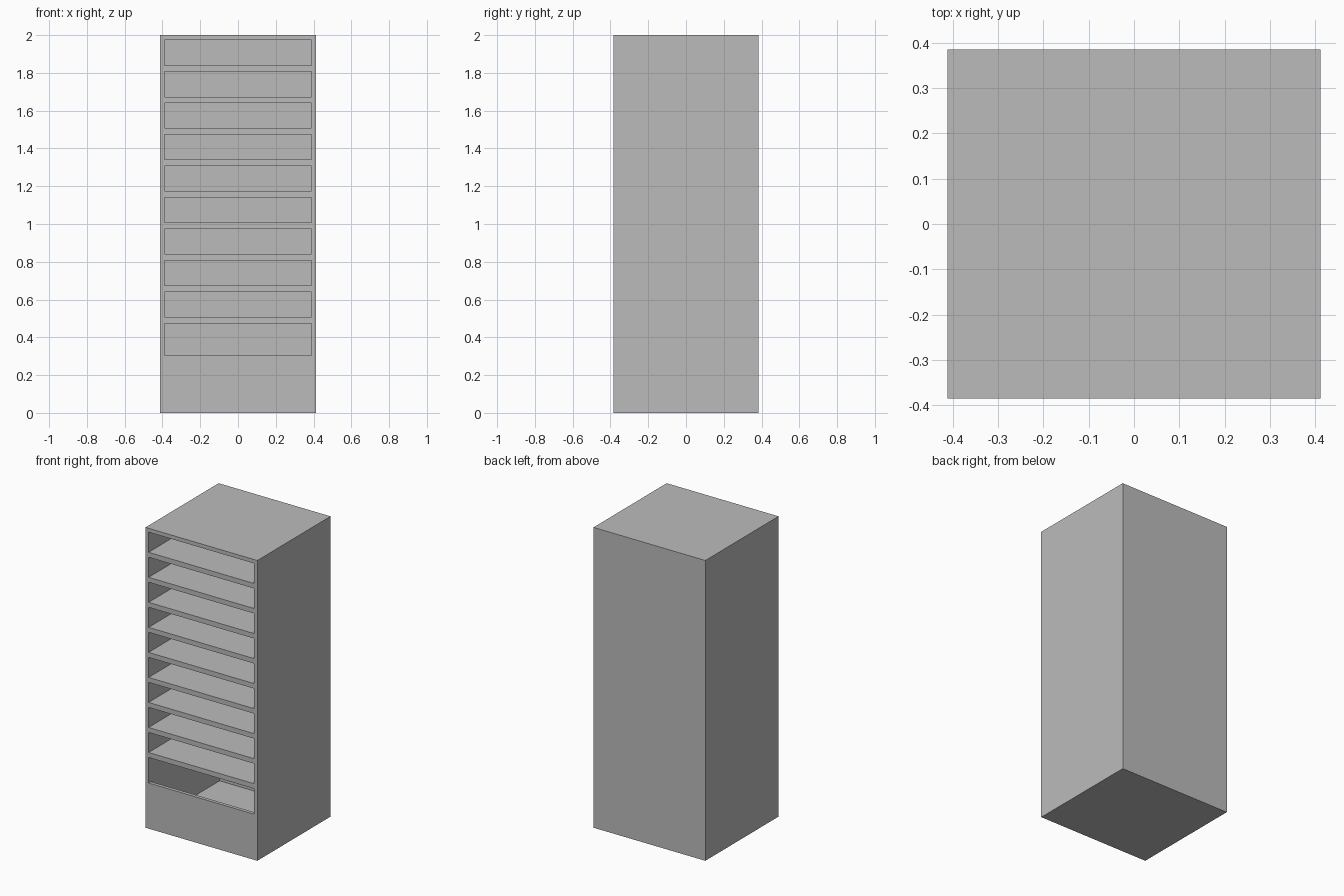
import bpy

if "Cube" in bpy.data.objects:
    bpy.data.objects.remove(bpy.data.objects["Cube"], do_unlink=True)

grey = bpy.data.materials.new("light grey")
grey.use_nodes = True
colour = (0.5, 0.5, 0.5, 1)
grey.diffuse_color = colour
grey.node_tree.nodes["Principled BSDF"].inputs["Base Color"].default_value = colour

W, D, H = 0.412, 0.385, 2.0      # half width, half depth, height
T = 0.023                        # panel thickness
SHELF, PITCH = 0.033, 1 / 6      # shelf thickness and spacing
LIP = 0.304                      # height of the front bin panel


def box(name, x, y, z):
    """Box spanning the given (low, high) ranges."""
    bpy.ops.mesh.primitive_cube_add(
        size=1, location=[(a + b) / 2 for a, b in (x, y, z)])
    ob = bpy.context.object
    ob.name = name
    ob.scale = [b - a for a, b in (x, y, z)]
    bpy.ops.object.transform_apply(location=False, rotation=False, scale=True)
    ob.data.materials.append(grey)
    return ob


inner_x = (-W + T, W - T)
inner_y = (-D, D - T)

# Carcass
box("right_side_panel", (-W, -W + T), (-D, D), (0, H))
box("left_side_panel", (W - T, W), (-D, D), (0, H))
box("back_panel", inner_x, (D - T, D), (0, H))
box("top_panel", inner_x, inner_y, (H - T - 0.003, H))
box("floor_panel", inner_x, inner_y, (0, SHELF))

# Deep bin at the bottom, closed by a low front panel
box("front_bin_panel", inner_x, (-D, -D + T), (SHELF, LIP))

# Evenly spaced shelves
for i in range(9):
    z = 0.474 + i * PITCH
    box(f"shelf_{i + 1}", inner_x, inner_y, (z, z + SHELF))
